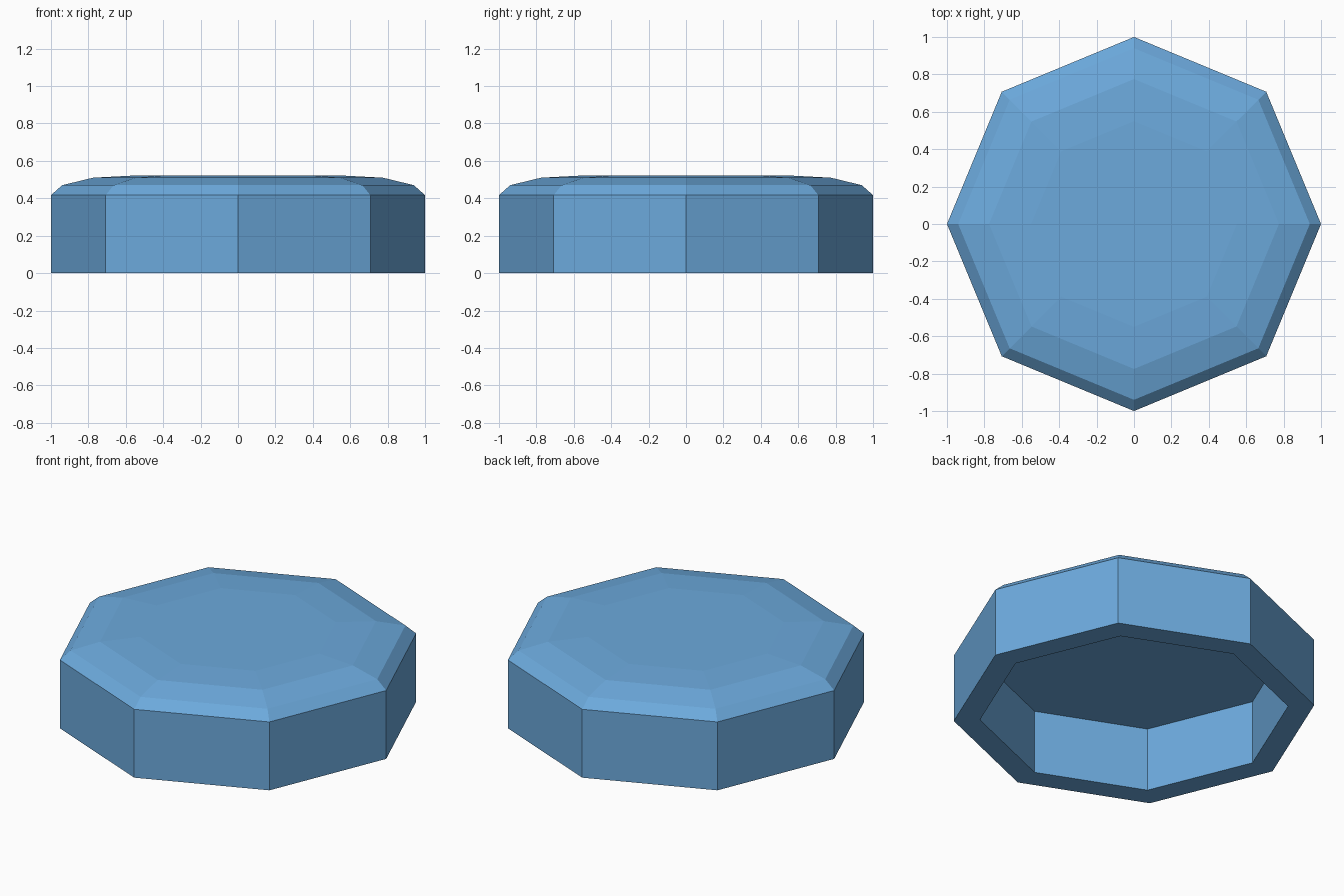
import bpy, bmesh, math

if "Cube" in bpy.data.objects:
    bpy.data.objects.remove(bpy.data.objects["Cube"])

SIDES = 8

blue = bpy.data.materials.new("sky blue")
blue.diffuse_color = (0.15, 0.40, 0.72, 1)
blue.use_nodes = True
blue.node_tree.nodes["Principled BSDF"].inputs["Base Color"].default_value = blue.diffuse_color

# Half profile (radius, height): recess ceiling, recess wall, rim, outer wall, bevelled top
PROFILE = [(0.855, 0.39), (0.855, 0), (1, 0), (1, 0.417),
           (0.94, 0.47), (0.775, 0.51), (0.55, 0.522)]


def lathe(name, profile, material):
    """Turn a profile round z and cap both ends."""
    bm = bmesh.new()
    rings = []
    for r, z in profile:
        rings.append([bm.verts.new((r * math.cos(math.tau * i / SIDES),
                                    r * math.sin(math.tau * i / SIDES), z))
                      for i in range(SIDES)])
    for a, b in zip(rings, rings[1:]):
        for i in range(SIDES):
            j = (i + 1) % SIDES
            bm.faces.new((a[i], a[j], b[j], b[i]))
    bm.faces.new(rings[0][::-1])
    bm.faces.new(rings[-1])
    bmesh.ops.recalc_face_normals(bm, faces=bm.faces)
    mesh = bpy.data.meshes.new(name)
    bm.to_mesh(mesh)
    bm.free()
    mesh.materials.append(material)
    obj = bpy.data.objects.new(name, mesh)
    bpy.context.collection.objects.link(obj)
    return obj


# Hollow octagonal cap
lathe("octagonal_cap", PROFILE, blue)
